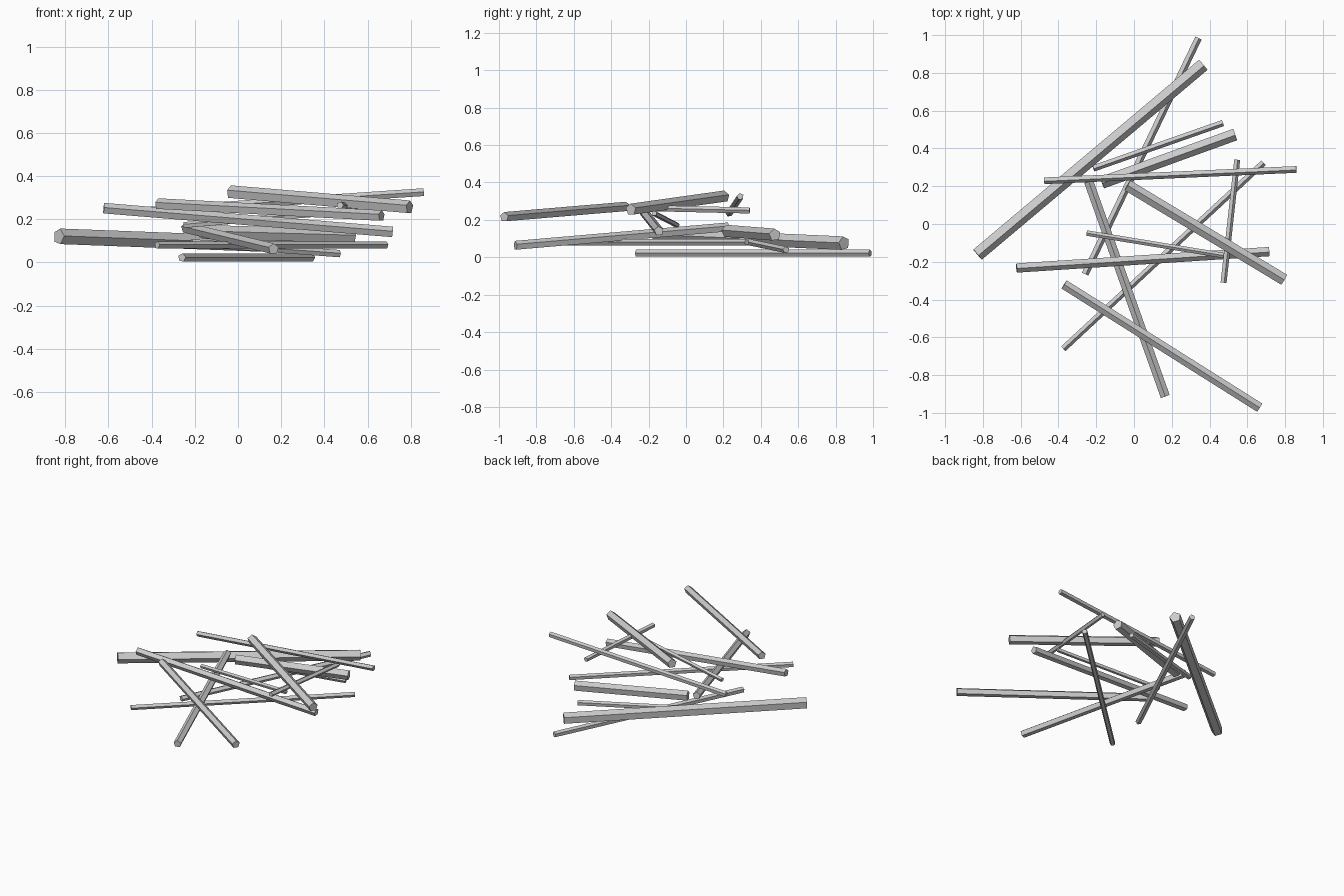
import bpy, bmesh, math
from mathutils import Vector

if "Cube" in bpy.data.objects:
    bpy.data.objects.remove(bpy.data.objects["Cube"])

grey = bpy.data.materials.new("pale_grey")
grey.diffuse_color = (0.6, 0.6, 0.6, 1)
grey.use_nodes = True
grey.node_tree.nodes["Principled BSDF"].inputs["Base Color"].default_value = grey.diffuse_color


def stick(name, a, b, radius, roll=0, sides=5):
    """Five-sided straight stick from a to b, ridge upwards unless rolled."""
    a, b = Vector(a), Vector(b)
    d = (b - a).normalized()
    side = d.cross(Vector((0, 0, 1))).normalized()
    up = side.cross(d)
    bm = bmesh.new()
    rings = []
    for p in (a, b):
        ring = []
        for k in range(sides):
            t = math.radians(roll) + math.tau * k / sides
            ring.append(bm.verts.new(p + radius * (up * math.cos(t) + side * math.sin(t))))
        rings.append(ring)
    for k in range(sides):
        n = (k + 1) % sides
        bm.faces.new((rings[0][k], rings[0][n], rings[1][n], rings[1][k]))
    for ring in rings:
        bm.faces.new(ring)
    bmesh.ops.recalc_face_normals(bm, faces=bm.faces)
    me = bpy.data.meshes.new(name)
    bm.to_mesh(me)
    bm.free()
    me.materials.append(grey)
    bpy.context.collection.objects.link(bpy.data.objects.new(name, me))


# Thick sticks
stick("thick_log", (-0.83, -0.16, 0.12), (0.365, 0.845, 0.075), 0.038, 14)
stick("short_log", (-0.17, 0.22, 0.14), (0.535, 0.475, 0.12), 0.034, 8)
stick("top_log", (-0.035, 0.205, 0.325), (0.795, -0.295, 0.255), 0.032)
# Medium sticks
stick("cross_stick", (-0.622, -0.232, 0.25), (0.715, -0.145, 0.14), 0.026, 8)
stick("front_stick", (-0.37, -0.32, 0.27), (0.665, -0.972, 0.215), 0.027)
stick("leaning_stick", (-0.24, 0.225, 0.16), (0.165, -0.912, 0.062), 0.026)
# Thin twigs
stick("ground_twig", (-0.26, -0.265, 0.022), (0.34, 0.985, 0.022), 0.02, 14)
stick("back_twig", (-0.215, 0.295, 0.09), (0.47, 0.535, 0.04), 0.018, 10)
stick("high_twig", (-0.475, 0.23, 0.235), (0.86, 0.29, 0.325), 0.019, 12)
stick("small_twig", (-0.25, -0.048, 0.172), (0.495, -0.17, 0.235), 0.015)
stick("side_twig", (0.545, 0.34, 0.25), (0.473, -0.31, 0.265), 0.017, -14)
stick("diagonal_twig", (-0.375, -0.66, 0.08), (0.685, 0.325, 0.08), 0.018, 10)
